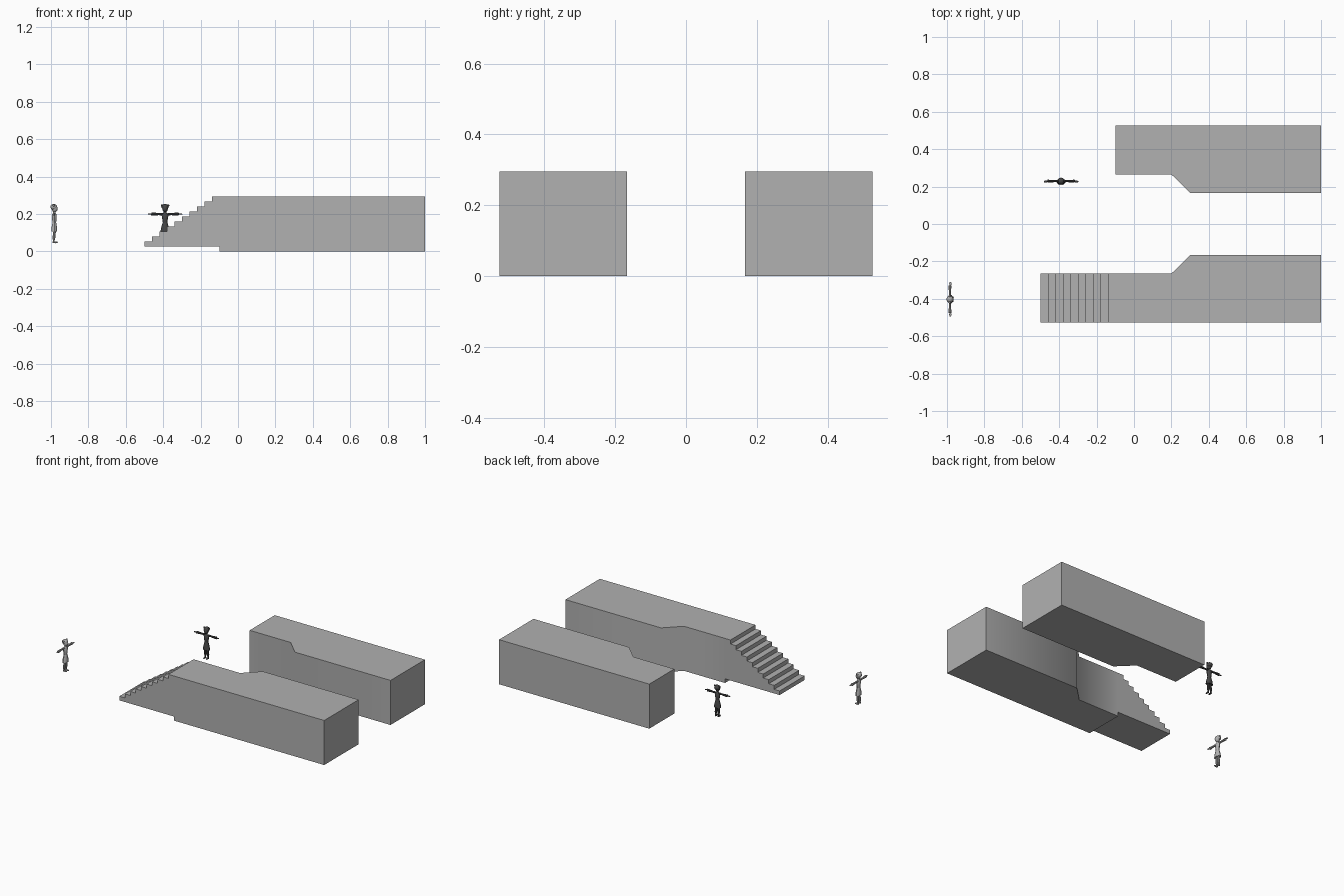
import bpy
import bmesh
import math
from mathutils import Matrix, Vector

if "Cube" in bpy.data.objects:
    bpy.data.objects.remove(bpy.data.objects["Cube"], do_unlink=True)


def material(name, value):
    mat = bpy.data.materials.new(name)
    mat.use_nodes = True
    mat.diffuse_color = (value, value, value, 1)
    mat.node_tree.nodes["Principled BSDF"].inputs["Base Color"].default_value = (value, value, value, 1)
    return mat


GREY = material("concrete grey", 0.44)
DARK = material("charcoal", 0.06)


def finish(bm, name, mat, angle):
    bmesh.ops.recalc_face_normals(bm, faces=bm.faces)
    mesh = bpy.data.meshes.new(name)
    bm.to_mesh(mesh)
    bm.free()
    mesh.materials.append(mat)
    obj = bpy.data.objects.new(name, mesh)
    bpy.context.collection.objects.link(obj)
    bpy.ops.object.select_all(action="DESELECT")
    obj.select_set(True)
    bpy.context.view_layer.objects.active = obj
    bpy.ops.object.shade_smooth_by_angle(angle=math.radians(angle))
    return obj


def extrude(name, points, direction):
    """Solid from a closed outline pushed along a direction."""
    bm = bmesh.new()
    face = bm.faces.new([bm.verts.new(p) for p in points])
    new = bmesh.ops.extrude_face_region(bm, geom=[face])["geom"]
    bmesh.ops.translate(bm, vec=direction, verts=[v for v in new if isinstance(v, bmesh.types.BMVert)])
    return finish(bm, name, GREY, 50)


TOP, OUTER, INNER, NARROW = 0.295, 0.527, 0.167, 0.265
SPLIT, LOW = -0.1, 0.027


def platform(name, side, start):
    plan = [(start, OUTER), (1, OUTER), (1, INNER), (0.3, INNER), (0.2, NARROW), (start, NARROW)]
    return extrude(name, [(x, side * y, 0) for x, y in plan], (0, 0, TOP))


# Platforms
platform("back_platform", 1, SPLIT)
platform("front_platform", -1, SPLIT)

# Staircase, raised slightly above the platform base
steps, run = 10, 0.04
rise = (TOP - LOW) / steps
outline = [(SPLIT, LOW), (-0.5, LOW)]
for i in range(steps):
    x = -0.5 + i * run
    outline += [(x, LOW + i * rise), (x, LOW + (i + 1) * rise)][(i == 0):]
outline.append((SPLIT, TOP))
extrude("staircase", [(x, -OUTER, z) for x, z in outline], (0, OUTER - NARROW, 0))


def tube(bm, rings, sides=10):
    """Loft of elliptical rings: (centre, half width, half depth, axis)."""
    loops = []
    for centre, a, b, axis in rings:
        loop = []
        for k in range(sides):
            t = math.tau * k / sides
            u, v = a * math.cos(t), b * math.sin(t)
            offset = Vector((u, v, 0)) if axis == "Z" else Vector((0, v, u))
            loop.append(bm.verts.new(Vector(centre) + offset))
        loops.append(loop)
    for low, high in zip(loops, loops[1:]):
        for k in range(sides):
            n = (k + 1) % sides
            bm.faces.new((low[k], low[n], high[n], high[k]))
    bm.faces.new(loops[0][::-1])
    bm.faces.new(loops[-1])


def ball(bm, centre, size):
    matrix = Matrix.Translation(centre) @ Matrix.Diagonal((*size, 1))
    bmesh.ops.create_uvsphere(bm, u_segments=12, v_segments=8, radius=1, matrix=matrix)


def figure(name, mat, place, turn):
    """Standing person with outstretched arms, first built facing -y."""
    parts = {}
    # Torso and flared skirt
    bm = parts["torso"] = bmesh.new()
    tube(bm, [((0, 0, z), w, d, "Z") for z, w, d in
              [(0.155, 0.012, 0.010), (0.175, 0.015, 0.013), (0.197, 0.019, 0.012),
               (0.206, 0.008, 0.007), (0.215, 0.006, 0.006)]])
    bm = parts["skirt"] = bmesh.new()
    tube(bm, [((0, 0, z), w, d, "Z") for z, w, d in
              [(0.106, 0.025, 0.016), (0.13, 0.020, 0.015), (0.157, 0.012, 0.010)]])
    # Head and hair, with a bun on either side
    bm = parts["head"] = bmesh.new()
    ball(bm, (0, -0.002, 0.229), (0.015, 0.016, 0.019))
    bm = parts["hair"] = bmesh.new()
    ball(bm, (0, 0.003, 0.238), (0.019, 0.018, 0.016))
    for s in (-1, 1):
        ball(bm, (s * 0.017, 0.003, 0.246), (0.006, 0.006, 0.006))
    # Arms and legs
    arms = parts["arms"] = bmesh.new()
    legs = parts["legs"] = bmesh.new()
    for s in (-1, 1):
        tube(arms, [((s * x, 0.002, 0.200), h, h * 0.9, "X") for x, h in
                    [(0.012, 0.007), (0.035, 0.006), (0.06, 0.008), (0.072, 0.009), (0.074, 0.004)]], 8)
        ball(arms, (s * 0.082, 0, 0.200), (0.011, 0.006, 0.003))
        tube(legs, [((s * x, y, z), r, r, "Z") for x, y, z, r in
                    [(0.010, 0.004, 0.046, 0.005), (0.010, 0.003, 0.06, 0.005),
                     (0.010, 0.002, 0.075, 0.008), (0.009, 0, 0.095, 0.007),
                     (0.009, 0, 0.12, 0.010)]], 8)
        ball(legs, (s * 0.010, -0.005, 0.049), (0.006, 0.014, 0.005))
    for part, bm in parts.items():
        bm.transform(Matrix.Translation(place) @ Matrix.Rotation(turn, 4, "Z"))
        finish(bm, name + "_" + part, mat, 40)


figure("dark_figure", DARK, (-0.39, 0.227, 0), 0)
figure("light_figure", GREY, (-0.982, -0.402, 0), math.pi / 2)
